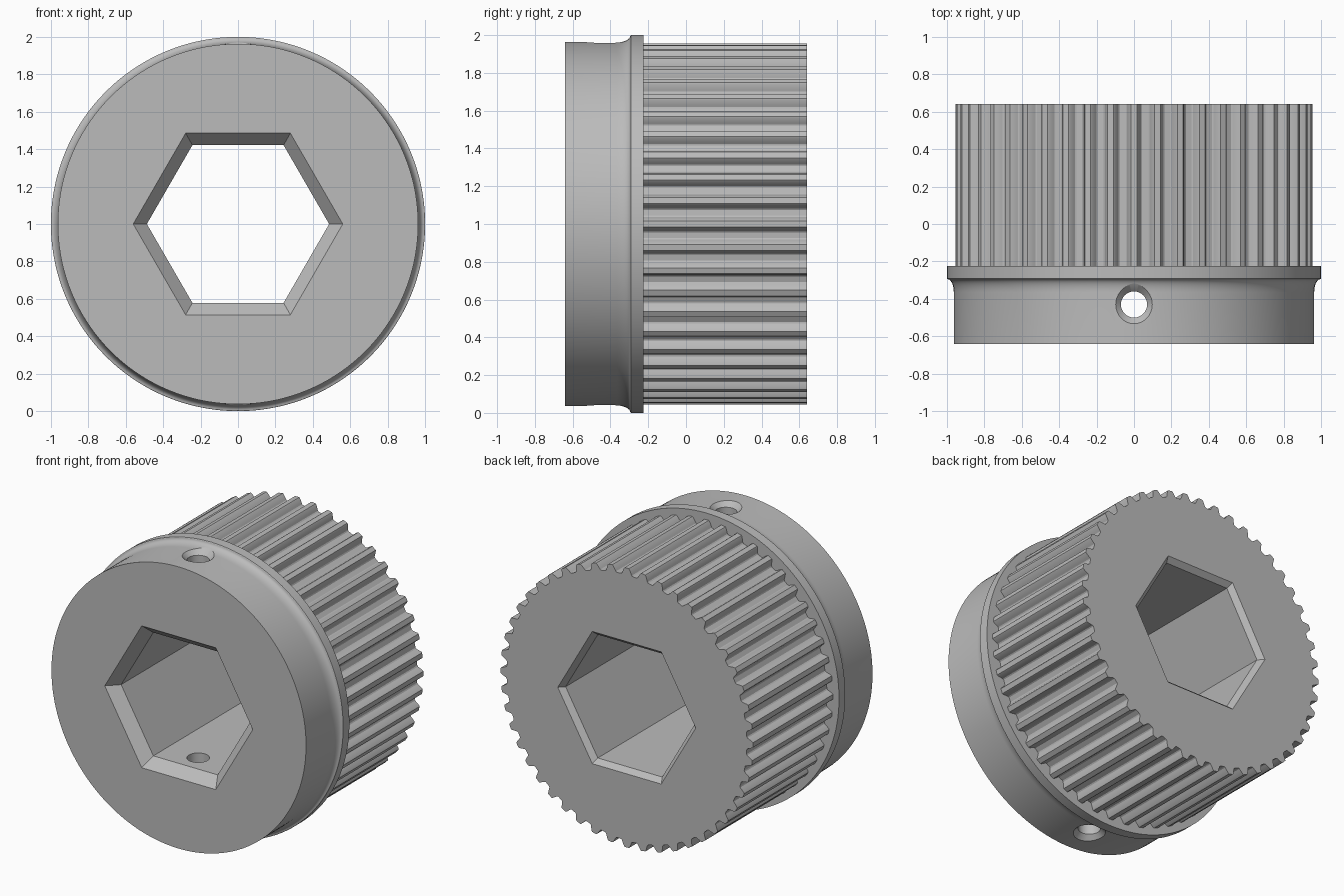
import bpy, bmesh
from math import sin, cos, pi, radians

cube = bpy.data.objects.get("Cube")
if cube:
    bpy.data.objects.remove(cube)

metal = bpy.data.materials.new("grey_metal")
metal.use_nodes = True
GREY = (0.5, 0.5, 0.5, 1)
metal.diffuse_color = GREY
metal.node_tree.nodes["Principled BSDF"].inputs["Base Color"].default_value = GREY


def circle(r, n):
    return [(r * cos(2 * pi * i / n), r * sin(2 * pi * i / n)) for i in range(n)]


def loft(name, rings, axis="y"):
    """Closed solid through (position, outline) rings along the y or z axis."""
    bm = bmesh.new()
    loops = []
    for t, outline in rings:
        place = (lambda a, b: (a, t, b + 1)) if axis == "y" else (lambda a, b: (a, b - 0.43, t))
        loops.append([bm.verts.new(place(a, b)) for a, b in outline])
    n = len(loops[0])
    for lo, hi in zip(loops, loops[1:]):
        for i in range(n):
            j = (i + 1) % n
            bm.faces.new((lo[i], lo[j], hi[j], hi[i]))
    bm.faces.new(loops[0])
    bm.faces.new(loops[-1])
    bmesh.ops.recalc_face_normals(bm, faces=bm.faces)
    mesh = bpy.data.meshes.new(name)
    bm.to_mesh(mesh)
    bm.free()
    mesh.materials.append(metal)
    obj = bpy.data.objects.new(name, mesh)
    bpy.context.collection.objects.link(obj)
    return obj


def finish(obj, cutters):
    """Cut the openings, then smooth the curved faces."""
    bpy.ops.object.select_all(action="DESELECT")
    obj.select_set(True)
    bpy.context.view_layer.objects.active = obj
    for cutter in cutters:
        mod = obj.modifiers.new("cut", "BOOLEAN")
        mod.operation, mod.solver, mod.object = "DIFFERENCE", "EXACT", cutter
        bpy.ops.object.modifier_apply(modifier=mod.name)
    bpy.ops.object.shade_smooth_by_angle(angle=radians(25))


FRONT, SHOULDER, BACK = -0.64, -0.225, 0.64

# Collar with a concave fillet rising to the flange
R = 0.963
profile = [(FRONT, R)]
for k in range(9):
    a = k / 8 * pi / 2
    profile.append((-0.365 + 0.07 * sin(a), R + 0.033 * (1 - cos(a))))
profile += [(-0.292, 1.0), (SHOULDER, 1.0)]
collar = loft("collar_and_flange", [(y, circle(r, 144)) for y, r in profile])

# Toothed drum: straight teeth with flat tips and rounded roots
TEETH, TIP, ROOT = 48, 0.955, 0.909
half_tooth = [(0.016, TIP), (0.021, TIP - 0.005), (0.033, ROOT + 0.014),
              (0.037, ROOT + 0.005), (0.044, ROOT)]
tooth = [(-s, r) for s, r in reversed(half_tooth)] + half_tooth
outline = []
for i in range(TEETH):
    for s, r in tooth:
        a = 2 * pi * i / TEETH + s / r
        outline.append((r * cos(a), r * sin(a)))
drum = loft("toothed_drum", [(SHOULDER, outline), (BACK, outline)])

# Hexagonal bore, chamfered at both ends
BORE = 0.487
bore = loft("bore_cutter", [
    (FRONT - 0.05, circle(0.61, 6)), (FRONT + 0.073, circle(BORE, 6)),
    (BACK - 0.035, circle(BORE, 6)), (BACK + 0.05, circle(0.572, 6))])

# Countersunk set screw holes through the top and bottom of the collar
holes = loft("screw_hole_cutter", [
    (z, circle(r, 32)) for z, r in
    [(0, 0.14), (0.07, 0.07), (1.93, 0.07), (2, 0.14)]], axis="z")

finish(collar, [bore, holes])
finish(drum, [bore])
for cutter in (bore, holes):
    bpy.data.objects.remove(cutter)
